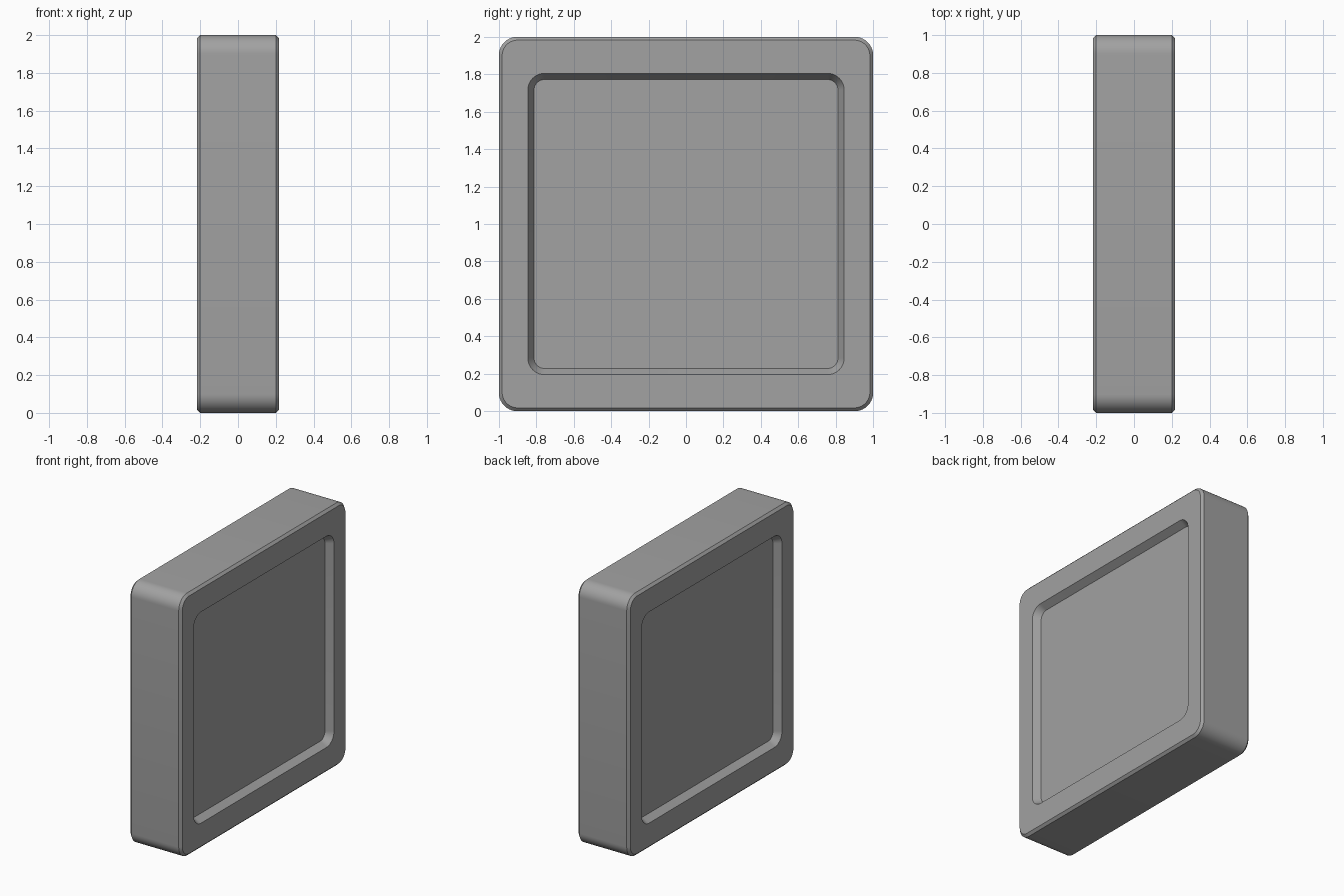
import bpy
import bmesh
from math import cos, sin, pi, radians

# Remove the default object
if "Cube" in bpy.data.objects:
    bpy.data.objects.remove(bpy.data.objects["Cube"], do_unlink=True)

# Single grey finish
GREY = (0.36, 0.36, 0.36, 1.0)
grey = bpy.data.materials.new("grey")
grey.use_nodes = True
grey.diffuse_color = GREY
grey.node_tree.nodes["Principled BSDF"].inputs["Base Color"].default_value = GREY

STEPS = 10  # segments per rounded corner


def rounded_ring(bm, x, half_y, half_z, radius):
    """Rounded rectangle of vertices in the plane at x."""
    ring = []
    for corner, (sy, sz) in enumerate([(1, 1), (-1, 1), (-1, -1), (1, -1)]):
        for i in range(STEPS + 1):
            a = (corner + i / STEPS) * pi / 2
            y = sy * (half_y - radius) + radius * cos(a)
            z = sz * (half_z - radius) + radius * sin(a)
            ring.append(bm.verts.new((x, y, 1 + z)))
    return ring


# Section of one side, from the middle of the slab to the recess floor:
# x, half width, half height, corner radius
side = [
    (0.20, 1.0, 1.0, 0.10),       # outer wall
    (0.218, 0.982, 0.982, 0.082),   # chamfered edge
    (0.218, 0.845, 0.805, 0.09),  # recess rim
    (0.165, 0.812, 0.772, 0.057),   # recess floor
]
section = [(-x, y, z, r) for x, y, z, r in reversed(side)] + side

# Slab with a shallow sloped recess on both broad sides
bm = bmesh.new()
rings = [rounded_ring(bm, *s) for s in section]
for a, b in zip(rings, rings[1:]):
    for i in range(len(a)):
        j = (i + 1) % len(a)
        bm.faces.new((a[i], a[j], b[j], b[i]))
bm.faces.new(rings[0])
bm.faces.new(rings[-1])
bmesh.ops.recalc_face_normals(bm, faces=bm.faces)

mesh = bpy.data.meshes.new("recessed_slab")
bm.to_mesh(mesh)
bm.free()
mesh.materials.append(grey)
slab = bpy.data.objects.new("recessed_slab", mesh)
bpy.context.collection.objects.link(slab)

# Smooth corners, crisp chamfers
bpy.ops.object.select_all(action="DESELECT")
slab.select_set(True)
bpy.context.view_layer.objects.active = slab
bpy.ops.object.shade_smooth_by_angle(angle=radians(30))
